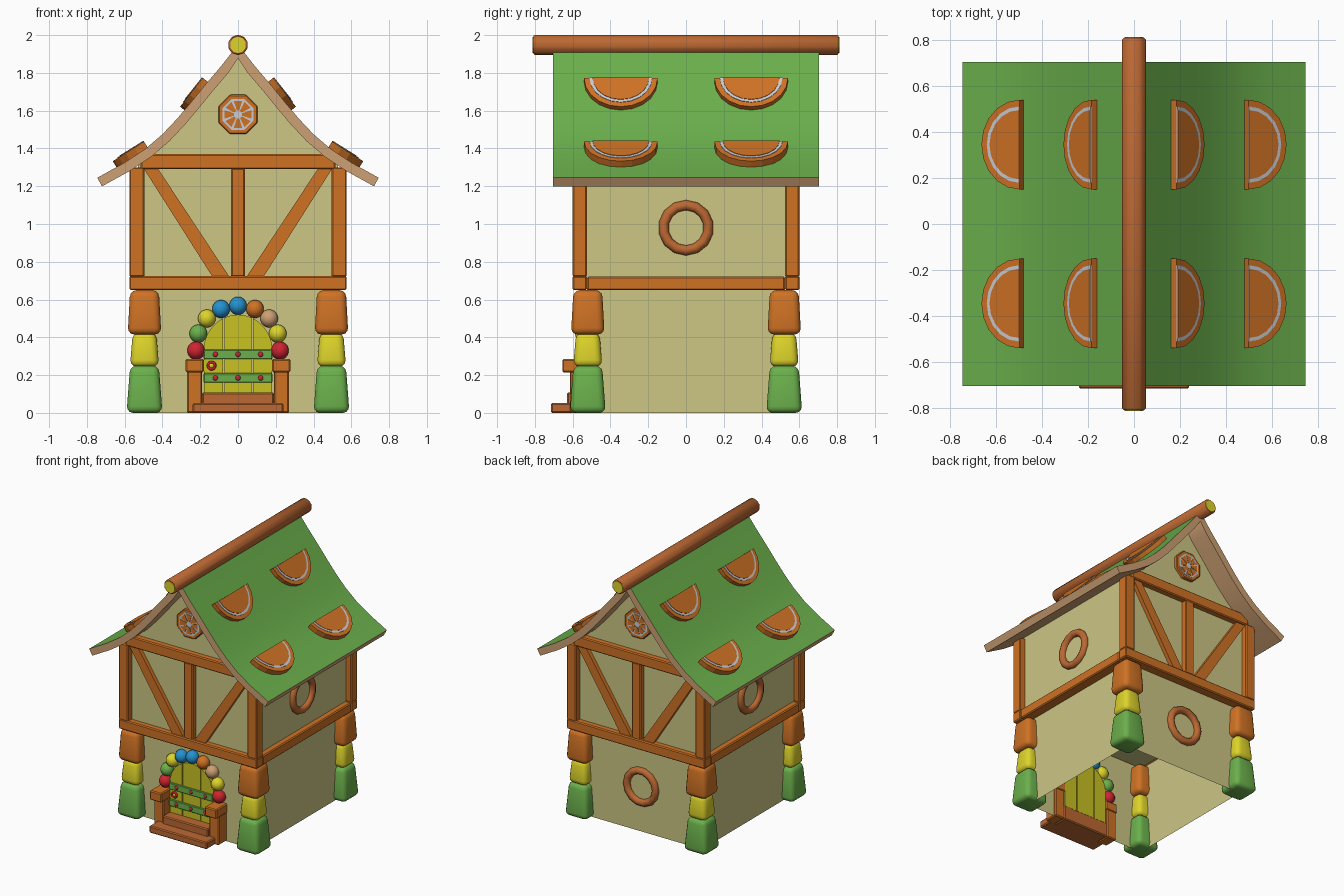
import bpy, bmesh, math
from mathutils import Vector as V

if "Cube" in bpy.data.objects:
    bpy.data.objects.remove(bpy.data.objects["Cube"])


def lin(c):
    c /= 255
    return c / 12.92 if c <= 0.04045 else ((c + 0.055) / 1.055) ** 2.4


def material(name, r, g, b):
    m = bpy.data.materials.new(name)
    m.diffuse_color = (lin(r), lin(g), lin(b), 1)
    m.use_nodes = True
    m.node_tree.nodes["Principled BSDF"].inputs["Base Color"].default_value = m.diffuse_color
    return m


CREAM = material("cream plaster", 205, 199, 133)
ORANGE = material("orange wood", 207, 114, 36)
COPPER = material("copper brown", 188, 104, 50)
GREEN = material("leaf green", 107, 176, 76)
YELLOW = material("bright yellow", 222, 212, 42)
DOOR = material("door yellow", 200, 194, 34)
TAN = material("tan", 205, 160, 115)
RED = material("red", 208, 36, 48)
BLUE = material("blue", 36, 146, 208)
PALE = material("pale grey", 200, 205, 212)


def finish(name, bm, mats, smooth=None):
    bmesh.ops.recalc_face_normals(bm, faces=bm.faces[:])
    me = bpy.data.meshes.new(name)
    bm.to_mesh(me)
    bm.free()
    ob = bpy.data.objects.new(name, me)
    bpy.context.collection.objects.link(ob)
    for m in mats:
        me.materials.append(m)
    if smooth:
        bpy.ops.object.select_all(action='DESELECT')
        ob.select_set(True)
        bpy.context.view_layer.objects.active = ob
        bpy.ops.object.shade_smooth_by_angle(angle=math.radians(smooth))
    return ob


def prism_bm(pts, vec):
    bm = bmesh.new()
    a = [bm.verts.new(V(p)) for p in pts]
    b = [bm.verts.new(V(p) + V(vec)) for p in pts]
    bm.faces.new(a)
    bm.faces.new(b[::-1])
    for i in range(len(a)):
        j = (i + 1) % len(a)
        bm.faces.new((a[i], b[i], b[j], a[j]))
    bmesh.ops.recalc_face_normals(bm, faces=bm.faces[:])
    return bm


def prism(name, pts, vec, mat, bevel=0, smooth=None):
    bm = prism_bm(pts, vec)
    if bevel:
        bmesh.ops.bevel(bm, geom=bm.edges[:], offset=bevel, segments=1, affect='EDGES')
    return finish(name, bm, [mat], smooth)


def box(name, x0, x1, y0, y1, z0, z1, mat, bevel=0.007):
    pts = [(x0, y0, z0), (x1, y0, z0), (x1, y1, z0), (x0, y1, z0)]
    return prism(name, pts, (0, 0, z1 - z0), mat, bevel)


def disc(cx, cz, r, n, y, a0=0.0):
    return [(cx + r * math.cos(a0 + i * math.tau / n), y,
             cz + r * math.sin(a0 + i * math.tau / n)) for i in range(n)]


def ball(name, loc, r, mat, sy=1):
    bm = bmesh.new()
    bmesh.ops.create_uvsphere(bm, u_segments=14, v_segments=9, radius=r)
    for v in bm.verts:
        v.co = V((v.co.x, v.co.y * sy, v.co.z)) + V(loc)
    return finish(name, bm, [mat], 60)


def ring(name, loc, rot, major, minor, mat, seg=14):
    bpy.ops.mesh.primitive_torus_add(location=loc, rotation=rot, major_radius=major,
                                     minor_radius=minor, major_segments=seg, minor_segments=8)
    ob = bpy.context.object
    ob.name = name
    ob.data.materials.append(mat)
    bpy.ops.object.shade_smooth_by_angle(angle=math.radians(60))


# Roof profile (right half), outer skin and inner offset
outer = [(0, 1.95), (.09, 1.835), (.175, 1.735), (.25, 1.643), (.32, 1.56),
         (.40, 1.475), (.49, 1.398), (.60, 1.325), (.745, 1.245)]


def offset(d):
    res = []
    for i, (x, z) in enumerate(outer):
        p, q = outer[max(i - 1, 0)], outer[min(i + 1, len(outer) - 1)]
        t = V((q[0] - p[0], q[1] - p[1])).normalized()
        res.append((x + t.y * d, z - t.x * d))
    res[0] = (0, 1.95 - d * 1.4)
    return res


for s, side in ((1, "right"), (-1, "left")):
    prof = outer + offset(.052)[::-1]
    bm = prism_bm([(s * x, -.705, z) for x, z in prof], (0, 1.41, 0))
    for f in bm.faces:
        f.material_index = 1 if f.normal.z > .3 else 0
    finish("roof_" + side, bm, [TAN, GREEN], 35)
    # Half citrus slices lying on the roof
    for row, (x, z, dx, dz) in enumerate(((.16, 1.753, .62, -.78), (.48, 1.408, .85, -.53))):
        d, n = V((s * dx, 0, dz)), V((-s * dz, 0, dx))
        for yc in (-.345, .345):
            for part, r, lo, hi, m in (("rind", .195, -.02, .033, ORANGE),
                                       ("pith", .166, .03, .036, PALE),
                                       ("flesh", .15, .03, .039, ORANGE)):
                base = V((s * x, yc, z)) + n * lo
                pts = [base + d * (r * math.sin(i * math.pi / 10))
                       + V((0, r * math.cos(i * math.pi / 10), 0)) for i in range(11)]
                prism(f"roof_slice_{part}_{side}", pts, n * (hi - lo), m)

# Ridge pole with yellow ends
prism("ridge_pole", disc(0, 1.948, .054, 10, -.808, math.pi / 10), (0, 1.616, 0), COPPER, .006, 45)
for s in (-1, 1):
    prism("ridge_pole_end", disc(0, 1.948, .043, 10, s * .80, math.pi / 10), (0, s * .013, 0), YELLOW)

# Lower walls, open underneath
bm = prism_bm([(-.5, -.525, 0), (.5, -.525, 0), (.5, .525, 0), (-.5, .525, 0)], (0, 0, .66))
bmesh.ops.delete(bm, geom=[f for f in bm.faces if f.calc_center_median().z < .01], context='FACES')
finish("lower_walls", bm, [CREAM])

# Upper walls with gables following the roof
mid = [(x, z) for x, z in offset(.026) if x < .5]
half = mid + [(.53, 1.335), (.53, .66)]
gable = half + [(-x, z) for x, z in half[:0:-1]]
prism("upper_walls", [(x, -.555, z) for x, z in gable], (0, 1.11, 0), CREAM)

# Timber frame
for s in (-1, 1):
    def yr(a, b):
        return sorted((s * a, s * b))
    y0, y1 = yr(.525, .6)
    box("lower_beam_end", -.575, .575, y0, y1, .65, .725, ORANGE)
    box("upper_beam_end", -.515, .515, y0, y1, 1.29, 1.37, ORANGE)
    box("centre_post", -.037, .037, *yr(.53, .595), .72, 1.295, ORANGE)
    x0, x1 = yr(.495, .575)
    box("lower_beam_side", x0, x1, -.523, .523, .65, .722, ORANGE)
    for t in (-1, 1):
        box("corner_post", x0, x1, *sorted((t * .525, t * .6)), .72, 1.30, ORANGE)
        brace = [(t * .50, 1.30), (t * .415, 1.30), (t * .04, .715), (t * .125, .715)]
        brace = [(t * .495, 1.28), (t * .485, 1.30), (t * .41, 1.30), (t * .05, .80),
                 (t * .04, .72), (t * .13, .72)]
        brace = [(t * .50, 1.295), (t * .425, 1.295), (t * .045, .72), (t * .135, .72)]
        brace = [brace[0], brace[1], brace[2], brace[3]]
        prism("diagonal_brace", [(x, s * .53, z) for x, z in brace], (0, s * .055, 0), ORANGE)
    # Round side window frames
    ring("side_window_ring", (s * .535, 0, .98), (0, math.pi / 2, 0), .12, .027, COPPER)
    # Round citrus slice on each gable
    prism("gable_slice_rind", disc(0, 1.58, .113, 8, s * .54, math.pi / 8), (0, s * .04, 0), ORANGE, .006)
    prism("gable_slice_pith", disc(0, 1.58, .088, 8, s * .575, math.pi / 8), (0, s * .007, 0), PALE)
    for i in range(8):
        a = i * math.tau / 8
        w = [(.022, a - .3), (.075, a - .30), (.075, a + .30), (.022, a + .3)]
        prism("gable_slice_segment", [(r * math.cos(b), s * .58, 1.58 + r * math.sin(b)) for r, b in w],
              (0, s * .005, 0), ORANGE)
ring("back_window_ring", (0, .53, .34), (math.pi / 2, 0, 0), .12, .027, COPPER)

# Corner pillars of three rounded stones
for sx in (-1, 1):
    for sy in (-1, 1):
        for name, z0, z1, hb, ht, m in (("bottom_stone", 0, .25, .095, .076, GREEN),
                                        ("middle_stone", .245, .425, .077, .062, YELLOW),
                                        ("top_stone", .415, .65, .089, .076, ORANGE)):
            bm = bmesh.new()
            bmesh.ops.create_cube(bm, size=2)
            for v in bm.verts:
                h = ht if v.co.z > 0 else hb
                v.co = V((sx * .495 + v.co.x * h, sy * .52 + v.co.y * h, z1 if v.co.z > 0 else z0))
            bmesh.ops.bevel(bm, geom=bm.edges[:], offset=.035, segments=3, profile=.5, affect='EDGES')
            finish(name, bm, [m], 50)

# Arched door made of three planks
for x0, x1 in ((-.18, -.079), (-.071, .071), (.079, .18)):
    top = [x0 + (x1 - x0) * i / 6 for i in range(7)]
    pts = [(x1, -.515, .1), (x0, -.515, .1)]
    pts += [(x, -.515, .32 + .20 * math.sqrt(max(0, 1 - (x / .185) ** 2))) for x in top]
    prism("door_plank", pts, (0, -.035, 0), DOOR)
for z in (.185, .31):
    box("door_strap", -.182, .182, -.562, -.54, z - .025, z + .025, GREEN, .004)
    for x in (-.12, 0, .12):
        ball("strap_stud", (x, -.562, z), .014, RED, .6)
ring("door_knob_ring", (-.14, -.556, .25), (math.pi / 2, 0, 0), .019, .007, RED)
ball("door_knob", (-.14, -.555, .25), .013, YELLOW, .7)

# Coloured pebbles around the door arch
arch = [(-.222, .33, RED), (-.21, .42, GREEN), (-.165, .50, YELLOW), (-.09, .55, BLUE),
        (0, .567, BLUE), (.09, .55, ORANGE), (.165, .50, TAN), (.21, .42, YELLOW), (.222, .33, RED)]
for x, z, m in arch:
    ball("arch_pebble", (x, -.54, z), .048, m)

# Steps and side blocks
box("lower_step", -.24, .24, -.715, -.60, 0, .052, COPPER)
box("upper_step", -.19, .19, -.63, -.51, 0, .108, COPPER)
for s in (-1, 1):
    box("step_post", *sorted((s * .19, s * .27)), -.615, -.51, 0, .22, ORANGE)
    box("step_post_cap", *sorted((s * .18, s * .278)), -.655, -.51, .215, .285, ORANGE)
